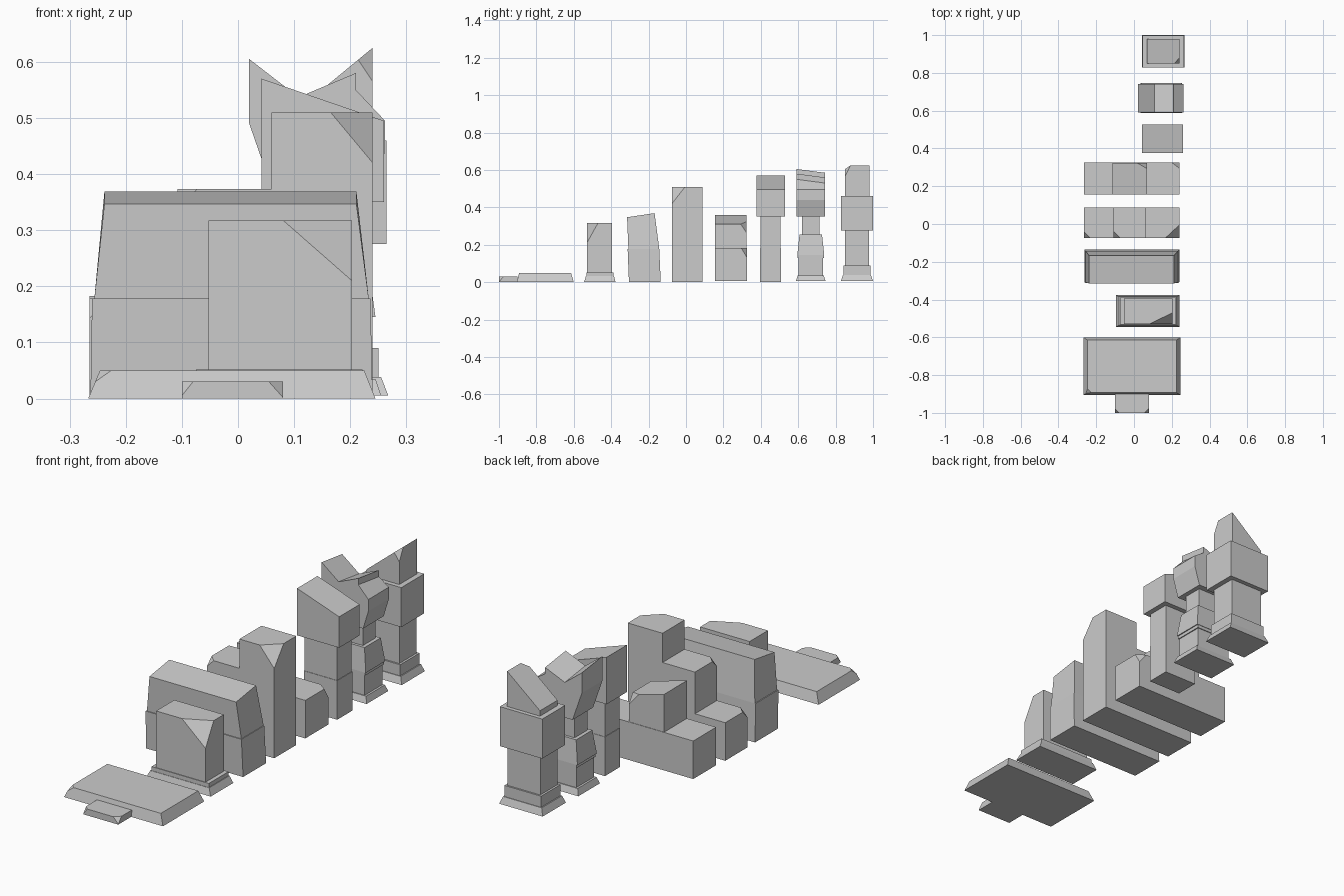
import bpy, bmesh
from mathutils import Vector

if "Cube" in bpy.data.objects:
    bpy.data.objects.remove(bpy.data.objects["Cube"])


def finish(name, bm):
    bmesh.ops.recalc_face_normals(bm, faces=bm.faces)
    me = bpy.data.meshes.new(name)
    bm.to_mesh(me)
    bm.free()
    ob = bpy.data.objects.new(name, me)
    bpy.context.collection.objects.link(ob)


def block(name, bottom, z0, z1, top=None, slope=(0, 0), chips=()):
    """Tapered stone. Rects are (x0, x1, y0, y1); slope is the rise of the top
    from its left edge to right and front edge to back; each chip is
    (top corner x sign, y sign, cut in x, y, z)."""
    top = top or bottom
    bm = bmesh.new()
    v = {}
    for k, r in ((0, bottom), (1, top)):
        for i in (0, 1):
            for j in (0, 1):
                z = z1 + i * slope[0] + j * slope[1] if k else z0
                v[i, j, k] = bm.verts.new((r[i], r[2 + j], z))
    for axis in range(3):
        for s in (0, 1):
            ring = []
            for a, b in ((0, 0), (1, 0), (1, 1), (0, 1)):
                key = [a, b]
                key.insert(axis, s)
                ring.append(v[tuple(key)])
            bm.faces.new(ring)
    # Broken corners are sliced off flat
    corners = {k: x.co.copy() for k, x in v.items()}
    for sx, sy, dx, dy, dz in chips:
        c = corners[int(sx > 0), int(sy > 0), 1]
        p = [c - Vector((sx * dx, 0, 0)), c - Vector((0, sy * dy, 0)), c - Vector((0, 0, dz))]
        n = (p[1] - p[0]).cross(p[2] - p[0]).normalized()
        if n.dot(c - p[0]) < 0:
            n = -n
        bmesh.ops.bisect_plane(bm, geom=bm.verts[:] + bm.edges[:] + bm.faces[:],
                               plane_co=p[0], plane_no=n, clear_outer=True)
        bmesh.ops.holes_fill(bm, edges=[e for e in bm.edges if e.is_boundary])
    finish(name, bm)


# Floor slab with a small step in front
block("floor_slab", (-.267, .245, -.905, -.6), 0, .05, (-.246, .225, -.892, -.615),
      chips=[(-1, -1, .02, .02, .012)])
block("front_step", (-.1, .08, -1, -.9), 0, .03,
      chips=[(-1, -1, .02, .02, .025), (1, -1, .025, .025, .028)])

# Pedestal with a broken corner
block("pedestal_plinth", (-.095, .24, -.545, -.377), 0, .033, (-.08, .225, -.535, -.385))
block("pedestal_rim", (-.075, .222, -.533, -.388), .033, .052)
block("pedestal_block", (-.053, .203, -.53, -.395), .05, .317,
      chips=[(1, -1, .122, .06, .107)])

# Leaning wall of two courses
block("wall_lower_course", (-.263, .24, -.305, -.135), 0, .178, (-.26, .236, -.312, -.143))
block("wall_upper_course", (-.256, .233, -.308, -.143), .178, .347,
      (-.238, .211, -.315, -.168), slope=(0, .022))

# Stair-shaped wall, each column one stone taller
y = (-.075, .088)
columns = [(-.265, -.108), (-.108, .06), (.06, .24)]
levels = [0, .178, .373, .51]
for row in range(3):
    for col in range(row, 3):
        chips = []
        if row == col == 2:
            chips = [(1, -1, .075, .07, .09)]
        elif row == col:
            chips = [(-1, -1, .035, .035, .035)]
        block(f"stair_stone_{row}_{col}", columns[col] + y, levels[row], levels[row + 1],
              chips=chips)

# Low wall with one stone left on top
block("low_wall", (-.265, .24, .155, .325), .005, .183, chips=[(1, 1, .04, .03, .05)])
block("low_wall_top_stone", (-.113, .07, .155, .323), .183, .36, slope=(-.05, 0),
      chips=[(1, 1, .04, .03, .045)])

# Square pillar with slanted broken head
block("pillar_lower", (.065, .237, .395, .507), .0, .183)
block("pillar_upper", (.067, .235, .397, .505), .183, .35)
block("pillar_head", (.042, .26, .377, .528), .35, .57, slope=(-.075, 0))


# Carved pillar: stacked tiers about one centre
def tier(name, cx, cy, b, t, z0, z1):
    block(name, (cx - b[0], cx + b[0], cy - b[1], cy + b[1]), z0, z1,
          (cx - t[0], cx + t[0], cy - t[1], cy + t[1]))


carved = [("plinth", (.11, .08), (.1, .07), .005, .035),
          ("foot", (.09, .066), (.09, .066), .035, .135),
          ("collar", (.095, .07), (.095, .07), .13, .145),
          ("body", (.1, .072), (.085, .06), .145, .255),
          ("neck", (.068, .047), (.068, .047), .255, .36)]
for n, b, t, z0, z1 in carved:
    tier("carved_pillar_" + n, .145, .667, b, t, z0, z1)

# Jagged broken capital, its top dipping to the back
profile = [(.02, .605), (.108, .537), (.21, .58), (.21, .55), (.262, .495),
           (.262, .44), (.235, .352), (.068, .352), (.02, .49)]
bm = bmesh.new()
front = [bm.verts.new((x, .59, z)) for x, z in profile]
back = [bm.verts.new((x, .742, z - (.02 if z > .5 else 0))) for x, z in profile]
bm.faces.new(front)
bm.faces.new(back[::-1])
for i in range(len(profile)):
    j = (i + 1) % len(profile)
    bm.faces.new((front[i], front[j], back[j], back[i]))
finish("carved_pillar_capital", bm)

# Tall rear pillar
rear = [("plinth", (.113, .086), (.1, .075), .005, .038),
        ("foot", (.095, .072), (.095, .072), .038, .09),
        ("shaft", (.085, .064), (.085, .064), .09, .275),
        ("band", (.11, .085), (.11, .085), .275, .46)]
for n, b, t, z0, z1 in rear:
    tier("rear_pillar_" + n, .155, .914, b, t, z0, z1)
block("rear_pillar_tip", (.07, .24, .85, .98), .46, .485, slope=(.14, 0),
      chips=[(1, -1, .04, .03, .06)])
